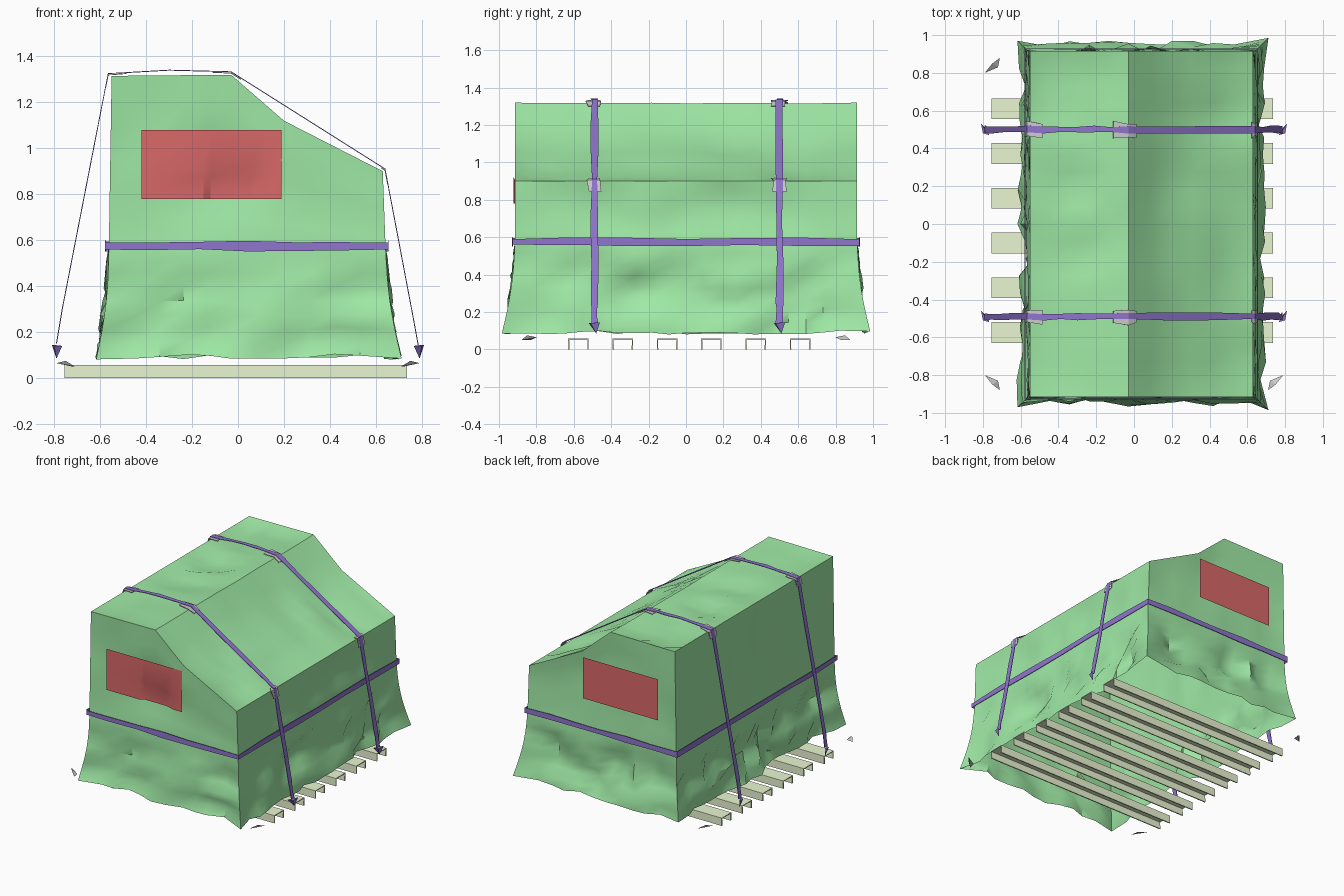
import bpy, bmesh, math, random
from mathutils import Vector, noise

if "Cube" in bpy.data.objects:
    bpy.data.objects.remove(bpy.data.objects["Cube"])

random.seed(4)

def mat(name, c):
    m = bpy.data.materials.new(name)
    m.diffuse_color = (*c, 1)
    m.use_nodes = True
    m.node_tree.nodes["Principled BSDF"].inputs["Base Color"].default_value = m.diffuse_color
    return m

GREEN = mat("tarp_green", (0.35, 0.82, 0.38))
PURPLE = mat("strap_purple", (0.28, 0.18, 0.62))
RED = mat("placard_red", (0.70, 0.14, 0.14))
WOOD = mat("pale_slat", (0.82, 0.92, 0.64))

def finish(bm, name, m=None, angle=None):
    bmesh.ops.remove_doubles(bm, verts=bm.verts, dist=1e-4)
    bmesh.ops.recalc_face_normals(bm, faces=bm.faces)
    me = bpy.data.meshes.new(name)
    bm.to_mesh(me)
    bm.free()
    ob = bpy.data.objects.new(name, me)
    bpy.context.collection.objects.link(ob)
    if m:
        me.materials.append(m)
    if angle:
        bpy.ops.object.select_all(action='DESELECT')
        ob.select_set(True)
        bpy.context.view_layer.objects.active = ob
        bpy.ops.object.shade_smooth_by_angle(angle=math.radians(angle))
    return ob

def lerp(a, b, t):
    return a + (b - a) * t

def grid(bm, rows):
    vs = [[bm.verts.new(p) for p in r] for r in rows]
    for a, b in zip(vs, vs[1:]):
        for i in range(len(a) - 1):
            bm.faces.new((a[i], a[i + 1], b[i + 1], b[i]))

# tarp: crumpled open-bottomed shell over a crate with a sloping roof
PROFILE = [(-0.55, 1.315), (-0.03, 1.32), (0.2, 1.12), (0.63, 0.90)]
X0, X1, Y, BELT, HEM = -0.55, 0.63, 0.915, 0.575, 0.08

def roof_z(x):
    for (xa, za), (xb, zb) in zip(PROFILE, PROFILE[1:]):
        if x <= xb + 1e-6:
            return lerp(za, zb, (x - xa) / (xb - xa))
    return PROFILE[-1][1]

def fold(x, y, z, f):
    return min(1, 1.7 * abs(noise.noise(Vector((x, y, z)) * f)))

def wall_point(x, y, k):
    nx = -1 if x < X0 + 1e-4 else 1 if x > X1 - 1e-4 else 0
    ny = -1 if y < -Y + 1e-4 else 1 if y > Y - 1e-4 else 0
    corner = nx and ny
    if k <= 8:                                   # loose skirt below the belt
        t = 1 - k / 8
        z = lerp(HEM, BELT, k / 8)
        out = 0.06 * t ** 0.8 - 0.10 * fold(x, y, z, 4.2) * math.sin(math.pi * min(1, t * 0.75))
        if corner:
            out = (0.07 if nx > 0 else 0.055) * t - 0.015 * math.sin(math.pi * t)
        z += 0.025 * fold(x, y, 3, 3) * t
        grow = 0.012
    else:                                        # taut panel above the belt
        t = (k - 8) / 6
        z = lerp(BELT, roof_z(x), t)
        s = z * 0.5 + 0.25 * (x + y)             # shallow slanting folds
        out = 0 if corner else -0.035 * fold(x, y, s, 4) * math.sin(math.pi * t)
        if ny < 0 and -0.15 < x < 0.1 and 0.74 < z < 0.95:
            out -= 0.03
        grow = 0.012 * (1 - t)
    return (x + nx * (out + grow), y + ny * out, z)

xs = [lerp(X0, -0.03, i / 5) for i in range(5)] + [-0.03, 0.085, 0.2, 0.31, 0.42, 0.53, X1]
ys = [lerp(-Y, Y, i / 20) for i in range(21)]
ring = ([(x, -Y) for x in xs] + [(X1, y) for y in ys[1:]] +
        [(x, Y) for x in xs[-2::-1]] + [(X0, y) for y in ys[-2::-1]])
bm = bmesh.new()
grid(bm, [[wall_point(x, y, k) for x, y in ring] for k in range(15)])

def roof_point(x, y):
    edge = abs(y) > Y - 1e-4 or x < X0 + 1e-4 or x > X1 - 1e-4
    sag = 0 if edge else 0.004 + 0.045 * fold(x * 1.2, y, 0.4, 2.6)
    return (x, y, roof_z(x) - sag * (0.3 if abs(x + 0.03) < 0.01 else 1))

grid(bm, [[roof_point(x, y) for x in xs] for y in ys])
finish(bm, "tarp", GREEN, 40)

# red placards on both ends, with a dent at the lower middle of the front one
for name, s in (("front_placard", -1), ("back_placard", 1)):
    bm = bmesh.new()
    px = [-0.42, -0.15, -0.12, 0.05, 0.12, 0.19]
    pz = [0.78, 0.88, 0.92, 1.08]
    rows = []
    for j, z in enumerate(pz):
        rows.append([(x, s * (Y + 0.006 - (0.02 if s < 0 and i in (2, 3) and j < 2 else 0)), z)
                     for i, x in enumerate(px)])
    grid(bm, rows)
    finish(bm, name, RED, 30)

def ribbon(name, pts, width, across, m, jitter=0.0, thick=0.004):
    bm = bmesh.new()
    rows = []
    for p in pts:
        a = Vector(across) * width / 2
        w = [random.uniform(1 - jitter, 1 + jitter) for _ in range(2)]
        rows.append([Vector(p) - a * w[0], Vector(p) + a * w[1]])
    if pts[0] == pts[-1]:
        rows[-1] = rows[0]
    grid(bm, rows)
    ob = finish(bm, name, m)
    sol = ob.modifiers.new("thickness", 'SOLIDIFY')
    sol.thickness = thick
    sol.offset = 0
    return ob

def subdivide(pts, n):
    out = []
    for a, b in zip(pts, pts[1:]):
        out += [tuple(Vector(a).lerp(Vector(b), i / n)) for i in range(n)]
    return out + [pts[-1]]

# belt round the middle
bx0, bx1, by = X0 - 0.027, X1 + 0.024, Y + 0.012
loop = [(bx0, -by, BELT), (bx1, -by, BELT), (bx1, by, BELT), (bx0, by, BELT), (bx0, -by, BELT)]
ribbon("belt", subdivide(loop, 6), 0.038, (0, 0, 1), PURPLE, 0.3)

def wedge(name, pts, m=None):
    bm = bmesh.new()
    vs = [bm.verts.new(p) for p in pts]
    for f in ((0, 1, 2), (0, 1, 3), (1, 2, 3), (0, 2, 3)):
        bm.faces.new([vs[i] for i in f])
    return finish(bm, name, m)

# two over-the-top straps, with bend guards and end hooks
PATH = [(-0.79, 0.15), (-0.765, 0.30), (-0.565, 1.325), (-0.30, 1.34), (-0.03, 1.333),
        (0.64, 0.91), (0.765, 0.25), (0.785, 0.14)]
for tag, y in (("front", -0.49), ("back", 0.50)):
    ribbon(tag + "_strap", subdivide([(x, y, z) for x, z in PATH], 3), 0.034, (0, 1, 0), PURPLE, 0.3)
    for i, la, lb in ((2, 0.05, 0.08), (4, 0.08, 0.05), (5, 0.02, 0.06)):
        c = Vector((PATH[i][0], y, PATH[i][1] - 0.006))
        a, b = [(Vector((PATH[k][0], y, PATH[k][1])) - c).normalized() for k in (i - 1, i + 1)]
        ribbon(f"{tag}_bend_guard_{i}", [c + a * la, c, c + b * lb], 0.075, (0, 1, 0), None, 0.25)
    for side, s in (("left", -1), ("right", 1)):
        wedge(f"{tag}_{side}_hook", [(s * 0.765, y - 0.03, 0.14), (s * 0.81, y + 0.03, 0.145),
                                     (s * 0.79, y + 0.01, 0.085), (s * 0.80, y - 0.02, 0.14)], PURPLE)

# loose ground pegs near the corners
for i, (sx, sy) in enumerate(((-1, -1), (-1, 1), (1, -1))):
    wedge(f"ground_peg_{i}", [(sx * 0.79, sy * 0.80, 0.065), (sx * 0.72, sy * 0.83, 0.05),
                              (sx * 0.71, sy * 0.88, 0.05), (sx * 0.75, sy * 0.85, 0.075)])

# six pallet slats: inverted open channels
for i in range(6):
    y = -0.575 + i * 0.237
    h = 0.055
    section = [(y - h, 0), (y - h, 0.057), (y + h, 0.057), (y + h, 0)]
    bm = bmesh.new()
    grid(bm, [[(x, a, z) for a, z in section] for x in (-0.755, 0.735)])
    ob = finish(bm, f"pallet_slat_{i + 1}", WOOD)
    sol = ob.modifiers.new("thickness", 'SOLIDIFY')
    sol.thickness = 0.008
    sol.offset = -1
